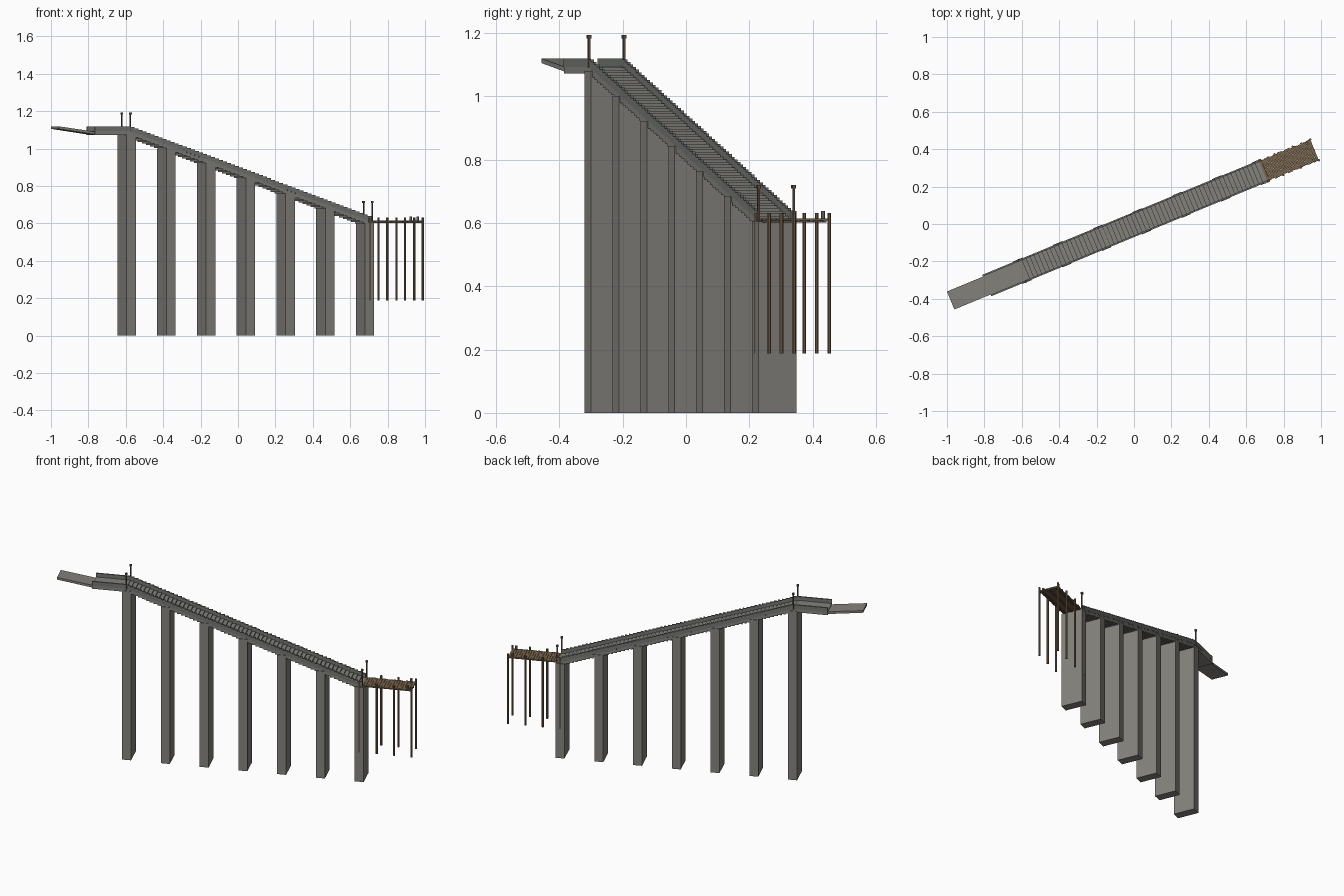
import bpy, bmesh, math, random
from mathutils import Matrix, Vector

if "Cube" in bpy.data.objects:
    bpy.data.objects.remove(bpy.data.objects["Cube"])

random.seed(4)
# Everything is built along a local u axis, then turned on the ground plan
FRAME = Matrix.Translation((0.0, -0.003, 0)) @ Matrix.Rotation(math.radians(22.5), 4, 'Z')


def material(name, color):
    m = bpy.data.materials.new(name)
    m.diffuse_color = (*color, 1)
    m.use_nodes = True
    m.node_tree.nodes["Principled BSDF"].inputs["Base Color"].default_value = m.diffuse_color
    return m


STONE = material("warm_grey_stone", (0.225, 0.22, 0.198))
CURB = material("cool_grey_stone", (0.17, 0.18, 0.165))
WOOD = material("brown_wood", (0.19, 0.125, 0.07))
DARK = material("dark_wood", (0.12, 0.085, 0.055))


def box(bm, u0, u1, v0, v1, z0, z1):
    size = Matrix.Diagonal((u1 - u0, v1 - v0, z1 - z0, 1))
    mid = Matrix.Translation(((u0 + u1) / 2, (v0 + v1) / 2, (z0 + z1) / 2))
    bmesh.ops.create_cube(bm, size=1, matrix=mid @ size)


def pole(bm, u, v, z0, z1, r, sides=8):
    bmesh.ops.create_cone(bm, cap_ends=True, segments=sides, radius1=r, radius2=r,
                          depth=z1 - z0, matrix=Matrix.Translation((u, v, (z0 + z1) / 2)))


def finish(bm, name, mat):
    mesh = bpy.data.meshes.new(name)
    bm.transform(FRAME)
    bmesh.ops.recalc_face_normals(bm, faces=bm.faces)
    bm.to_mesh(mesh)
    bm.free()
    mesh.materials.append(mat)
    obj = bpy.data.objects.new(name, mesh)
    bpy.context.collection.objects.link(obj)
    return obj


HALF = 0.061          # half width of the stairway
CURB_W = 0.008
U_TOP, U_END = -0.648, 0.748
Z_TOP, Z_END = 1.095, 0.610
STEPS = 60
RUN = (U_END - U_TOP) / STEPS
DROP = (Z_TOP - Z_END) / STEPS

# Seven piers that shorten with the stairs
bm = bmesh.new()
for i in range(7):
    u = -0.645 + i * 0.23
    box(bm, u - 0.0265, u + 0.0265, -0.065, 0.065, 0, 1.08 - i * 0.0793)
finish(bm, "piers", STONE)

# Upper landing
bm = bmesh.new()
box(bm, -0.852, U_TOP, -HALF, HALF, 1.072, Z_TOP)
finish(bm, "landing", STONE)

# Tilted gangway plate at the top end
bm = bmesh.new()
profile = [(-1.061, 1.105), (-1.061, 1.119), (-0.835, 1.088), (-0.835, 1.073)]
face = bm.faces.new([bm.verts.new((u, -0.052, z)) for u, z in profile])
ext = bmesh.ops.extrude_face_region(bm, geom=[face])
bmesh.ops.translate(bm, vec=Vector((0, 0.104, 0)),
                    verts=[g for g in ext["geom"] if isinstance(g, bmesh.types.BMVert)])
finish(bm, "gangway", STONE)

# Stair treads
bm = bmesh.new()
for i in range(STEPS):
    u, z = U_TOP + i * RUN, Z_TOP - (i + 0.5) * DROP
    box(bm, u, u + RUN, -HALF, HALF, z - 0.023, z)
finish(bm, "stair_treads", STONE)

# Curbs on both sides, stepping down with the treads
bm = bmesh.new()
for side in (-1, 1):
    v0, v1 = sorted((side * (HALF + 0.001), side * (HALF - CURB_W)))
    box(bm, -0.852, U_TOP, v0, v1, Z_TOP - 0.002, 1.119)
    for i in range(STEPS):
        u, z = U_TOP + i * RUN, Z_TOP - (i + 0.5) * DROP
        box(bm, u, u + RUN, v0, v1, z - 0.002, z + 0.025)
finish(bm, "curbs", CURB)

# Lamp posts with caps at the head and the foot of the stairs
bm = bmesh.new()
for u, z0, z1 in ((U_TOP, 1.09, 1.193), (0.752, 0.60, 0.719)):
    for v in (-0.06, 0.06):
        box(bm, u - 0.0035, u + 0.0035, v - 0.0035, v + 0.0035, z0, z1 - 0.011)
        box(bm, u - 0.006, u + 0.006, v - 0.006, v + 0.006, z1 - 0.011, z1)
finish(bm, "lamp_posts", DARK)

# Jetty planks with slightly uneven ends
bm = bmesh.new()
PLANKS = 20
PITCH = (1.045 - 0.745) / PLANKS
for i in range(PLANKS):
    u = 0.745 + i * PITCH
    a, b = random.uniform(0.056, 0.063), random.uniform(0.056, 0.063)
    box(bm, u + 0.0006, u + PITCH - 0.0006, -a, b, 0.607, 0.614)
finish(bm, "jetty_planks", WOOD)

# Beams under the planks
bm = bmesh.new()
for v in (-0.045, 0, 0.045):
    box(bm, 0.745, 1.045, v - 0.005, v + 0.005, 0.602, 0.608)
finish(bm, "jetty_beams", DARK)

# Jetty piles in pairs
bm = bmesh.new()
for i in range(4):
    for v in (-0.06, 0.06):
        pole(bm, 0.735 + i * 0.1033, v, 0.187, 0.632, 0.0065)
finish(bm, "jetty_piles", WOOD)

# Mooring bollards at the jetty end
bm = bmesh.new()
for v in (-0.049, 0.049):
    pole(bm, 1.02, v, 0.612, 0.637, 0.0075)
finish(bm, "bollards", CURB)
